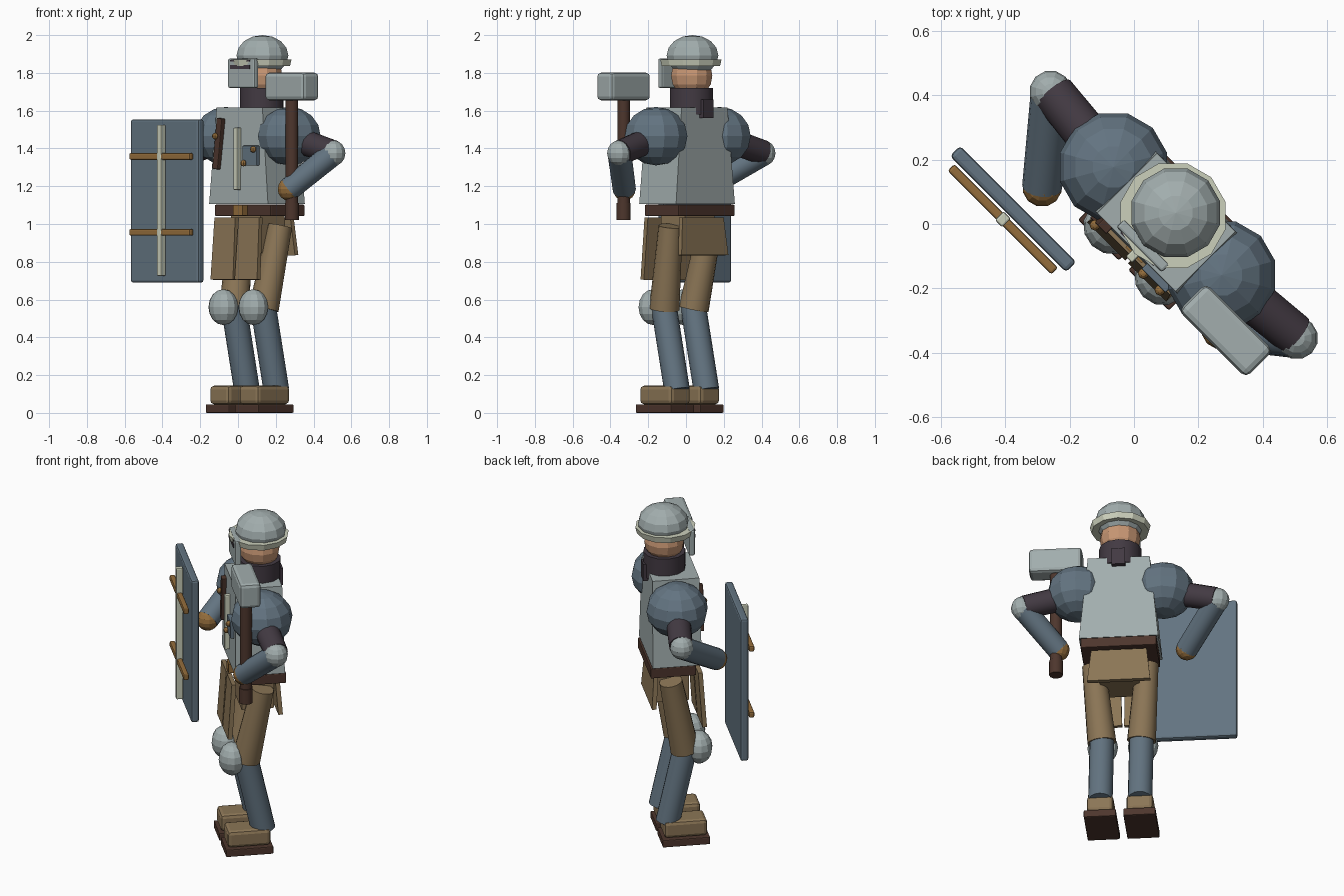
import bpy, bmesh, math
from mathutils import Matrix, Vector

if "Cube" in bpy.data.objects:
    bpy.data.objects.remove(bpy.data.objects["Cube"])

# The figure is modelled facing -y, then turned 45 degrees on its spot
PLACE = Matrix.Translation((0.104, 0.009, 0)) @ Matrix.Rotation(math.radians(-45), 4, 'Z')


def material(name, rgb):
    m = bpy.data.materials.new(name)
    m.diffuse_color = (*rgb, 1)
    m.use_nodes = True
    m.node_tree.nodes["Principled BSDF"].inputs["Base Color"].default_value = m.diffuse_color
    return m


BLUE = material("blue_steel", (0.125, 0.175, 0.22))
STEEL = material("pale_steel", (0.36, 0.42, 0.42))
CREAM = material("cream", (0.60, 0.63, 0.50))
TAN = material("tan_leather", (0.26, 0.18, 0.093))
BROWN = material("dark_brown", (0.075, 0.037, 0.026))
PLUM = material("dark_cloth", (0.055, 0.042, 0.055))
GOLD = material("brass", (0.30, 0.155, 0.045))
SKIN = material("skin", (0.58, 0.31, 0.175))


def finish(name, bm, mat, smooth=False):
    bmesh.ops.transform(bm, matrix=PLACE, verts=bm.verts)
    bmesh.ops.recalc_face_normals(bm, faces=bm.faces)
    me = bpy.data.meshes.new(name)
    bm.to_mesh(me)
    bm.free()
    me.materials.append(mat)
    ob = bpy.data.objects.new(name, me)
    bpy.context.collection.objects.link(ob)
    if smooth:
        bpy.ops.object.select_all(action='DESELECT')
        ob.select_set(True)
        bpy.context.view_layer.objects.active = ob
        bpy.ops.object.shade_smooth_by_angle(angle=math.radians(35))
    return ob


def box(name, loc, size, mat, bevel=0, tilt=(0, 0), taper=(1, 1)):
    """Box; tilt = degrees about x and y, taper = scale of the top in x and y."""
    bm = bmesh.new()
    bmesh.ops.create_cube(bm, size=1)
    for v in bm.verts:
        if v.co.z > 0:
            v.co.x *= taper[0]
            v.co.y *= taper[1]
        v.co = Vector(a * b for a, b in zip(v.co, size))
    if bevel:
        bmesh.ops.bevel(bm, geom=list(bm.edges), offset=bevel, segments=2,
                        profile=0.5, affect='EDGES')
    m = (Matrix.Translation(loc) @ Matrix.Rotation(math.radians(tilt[0]), 4, 'X')
         @ Matrix.Rotation(math.radians(tilt[1]), 4, 'Y'))
    bmesh.ops.transform(bm, matrix=m, verts=bm.verts)
    return finish(name, bm, mat)


def rod(name, a, b, r1, r2, mat, sides=16, smooth=True):
    """Capped cylinder or cone running from a to b."""
    a, b = Vector(a), Vector(b)
    bm = bmesh.new()
    bmesh.ops.create_cone(bm, cap_ends=True, segments=sides, radius1=r1,
                          radius2=r2, depth=(b - a).length)
    m = Matrix.Translation((a + b) / 2) @ (b - a).to_track_quat('Z', 'Y').to_matrix().to_4x4()
    bmesh.ops.transform(bm, matrix=m, verts=bm.verts)
    return finish(name, bm, mat, smooth)


def ball(name, loc, radii, mat, u=12, v=8):
    bm = bmesh.new()
    bmesh.ops.create_uvsphere(bm, u_segments=u, v_segments=v, radius=1)
    m = Matrix.Translation(loc) @ Matrix.Diagonal((*radii, 1))
    bmesh.ops.transform(bm, matrix=m, verts=bm.verts)
    return finish(name, bm, mat)


# Legs, arms and skirt plates on both sides
for side, s in (("left", -1), ("right", 1)):
    box(side + "_sole", (s * .11, -.06, .0225), (.178, .266, .045), BROWN, .006)
    box(side + "_boot", (s * .11, -.06, .095), (.148, .242, .10), TAN, .02)
    rod(side + "_shin", (s * .11, .03, .12), (s * .11, -.07, .57), .068, .068, BLUE)
    ball(side + "_knee", (s * .112, -.145, .56), (.085, .075, .095), STEEL)
    rod(side + "_thigh", (s * .11, -.065, .55), (s * .148, .02, .99), .08, .064, TAN)
    box(side + "_front_skirt_plate", (s * .09, -.155, .87), (.168, .025, .33), TAN,
        tilt=(-4, 0), taper=(.92, 1))
    ball(side + "_shoulder", (s * .237, 0, 1.465), (.172, .172, .155), BLUE)
    rod(side + "_upper_arm", (s * .237, 0, 1.46), (s * .53, .03, 1.38), .07, .066, PLUM)
    ball(side + "_elbow", (s * .54, .027, 1.375), (.066, .066, .068), STEEL)
    hand = (.355, -.12, 1.185) if s > 0 else (-.35, -.20, 1.20)
    rod(side + "_forearm", (s * .535, .025, 1.37), hand, .064, .062, BLUE)
    ball(side + "_hand", hand, (.062, .062, .062), GOLD)

# Hips and belt
box("hips", (0, 0, .95), (.22, .18, .20), TAN)
box("back_skirt_plate", (0, .11, .935), (.35, .025, .20), TAN, tilt=(4, 0), taper=(.88, 1))
box("belt", (0, .015, 1.072), (.42, .255, .06), BROWN, .005)
box("buckle", (0, -.13, 1.072), (.07, .04, .055), GOLD)

# Breastplate with its fittings
box("torso", (0, -.005, 1.362), (.44, .276, .51), STEEL, taper=(.78, .95))
box("chest_ridge", (0, -.152, 1.345), (.028, .035, .33), CREAM, .005)
box("chest_strap", (-.142, -.148, 1.425), (.04, .03, .27), BROWN, .004, tilt=(0, 7))
box("chest_pouch", (.10, -.147, 1.362), (.105, .03, .105), BLUE, .004)
for i, (x, z) in enumerate(((-.15, 1.465), (.135, 1.395), (.062, 1.322))):
    ball(f"rivet_{i + 1}", (x, -.168, z), (.017, .017, .017), GOLD, 8, 6)

# Neck and head
rod("collar", (0, .03, 1.58), (0, .03, 1.72), .118, .118, PLUM, 12)
box("collar_flap", (0, .14, 1.61), (.075, .03, .10), PLUM)
ball("face", (0, .03, 1.785), (.113, .113, .118), SKIN)

# Helmet with brim and visor
rod("helmet_brim", (0, .024, 1.837), (0, .024, 1.872), .160, .168, CREAM, 12, False)
ball("helmet_dome", (0, .036, 1.892), (.142, .142, .108), STEEL)
box("visor", (0, -.108, 1.798), (.20, .034, .155), STEEL, .008)
box("visor_slot", (-.005, -.126, 1.832), (.145, .008, .022), PLUM)
box("visor_rail", (-.005, -.126, 1.865), (.145, .008, .008), PLUM)

# Hammer held upright in the right hand
HX, HY = .368, -.112
rod("hammer_handle", (HX, HY, 1.03), (HX, HY, 1.68), .034, .034, BROWN, 12)
rod("hammer_pommel", (HX, HY, 1.02), (HX, HY, 1.11), .038, .038, BROWN, 12)
box("hammer_head", (HX, HY, 1.728), (.295, .12, .147), STEEL, .02)

# Shield in front of the left hand
SX = -.365
box("shield", (SX, -.312, 1.122), (.51, .045, .865), BLUE, .012)
box("shield_spine", (SX, -.357, 1.125), (.032, .038, .80), CREAM, .006)
for name, z in (("upper", 1.358), ("lower", .956)):
    box(name + "_shield_bar", (SX, -.357, z), (.455, .03, .036), GOLD, .008)
